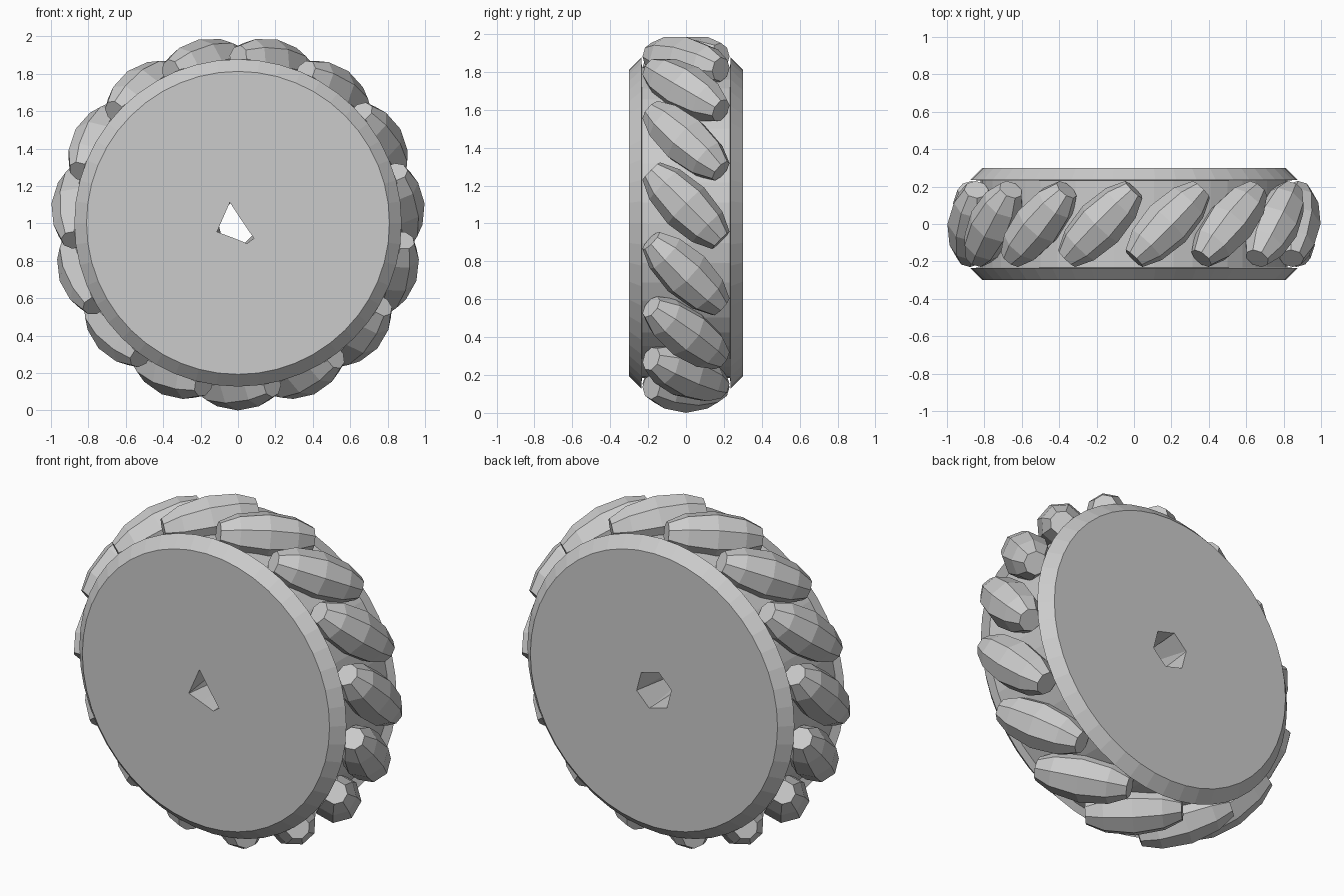
import bpy, bmesh
from math import sin, cos, pi, radians, sqrt
from mathutils import Vector, Matrix

if "Cube" in bpy.data.objects:
    bpy.data.objects.remove(bpy.data.objects["Cube"])

CZ = 1.003          # axle height
N_WHEEL = 48
N_ROLL = 15


def finish(name, bm):
    bmesh.ops.recalc_face_normals(bm, faces=bm.faces)
    me = bpy.data.meshes.new(name)
    bm.to_mesh(me)
    bm.free()
    ob = bpy.data.objects.new(name, me)
    bpy.context.collection.objects.link(ob)
    return ob


def skin(bm, rings, caps=True):
    """Join equal-length rings of points into a closed tube."""
    vs = [[bm.verts.new(p) for p in r] for r in rings]
    n = len(vs[0])
    for a, b in zip(vs, vs[1:]):
        for i in range(n):
            j = (i + 1) % n
            bm.faces.new((a[i], a[j], b[j], b[i]))
    if caps:
        bm.faces.new(vs[0])
        bm.faces.new(vs[-1])


def circle(r, y, n):
    return [(r * cos(2 * pi * i / n), y, CZ + r * sin(2 * pi * i / n)) for i in range(n)]


# Hub with chamfered side plates and a recessed middle
bm = bmesh.new()
profile = [(0.81, -0.3), (0.875, -0.235), (0.82, -0.233),
           (0.82, 0.233), (0.875, 0.235), (0.81, 0.3)]
skin(bm, [circle(r, y, N_WHEEL) for r, y in profile])
hub = finish("wheel_hub", bm)

# Axle bore: kite-shaped at the front, six-sided at the back
front = [(-0.043, 0.109), (0.021, 0.013), (0.085, -0.083),
         (0.048, -0.11), (-0.032, -0.078), (-0.112, -0.046)]
back = [(0.118 * cos(radians(105 - 60 * i)), 0.118 * sin(radians(105 - 60 * i)))
        for i in range(6)]


def bore_ring(y):
    t = (y + 0.3) / 0.6
    return [(f[0] + (b[0] - f[0]) * t, y, CZ + f[1] + (b[1] - f[1]) * t)
            for f, b in zip(front, back)]


bm = bmesh.new()
skin(bm, [bore_ring(-0.31), bore_ring(0.31)])
bmesh.ops.triangulate(bm, faces=bm.faces)
cutter = finish("bore_cutter", bm)
cutter.hide_render = True
cutter.hide_viewport = True
mod = hub.modifiers.new("bore", 'BOOLEAN')
mod.operation = 'DIFFERENCE'
mod.object = cutter
mod.solver = 'EXACT'

# Barrel rollers set at 45 degrees around the rim
barrel = [(-0.26, 0.065), (-0.16, 0.113), (0, 0.136), (0.16, 0.113), (0.26, 0.065)]
SIDES = 8
for k in range(N_ROLL):
    a = radians(270 + 360 / N_ROLL * k)
    radial = Vector((cos(a), 0, sin(a)))
    tangent = Vector((-sin(a), 0, cos(a)))
    axis = (tangent - Vector((0, 1, 0))) / sqrt(2)
    side = axis.cross(radial)
    centre = Vector((0, 0, CZ)) + radial * 0.867
    bm = bmesh.new()
    skin(bm, [[centre + axis * t + (radial * cos(2 * pi * i / SIDES)
               + side * sin(2 * pi * i / SIDES)) * r for i in range(SIDES)]
              for t, r in barrel])
    finish(f"roller_{k + 1:02d}", bm)
